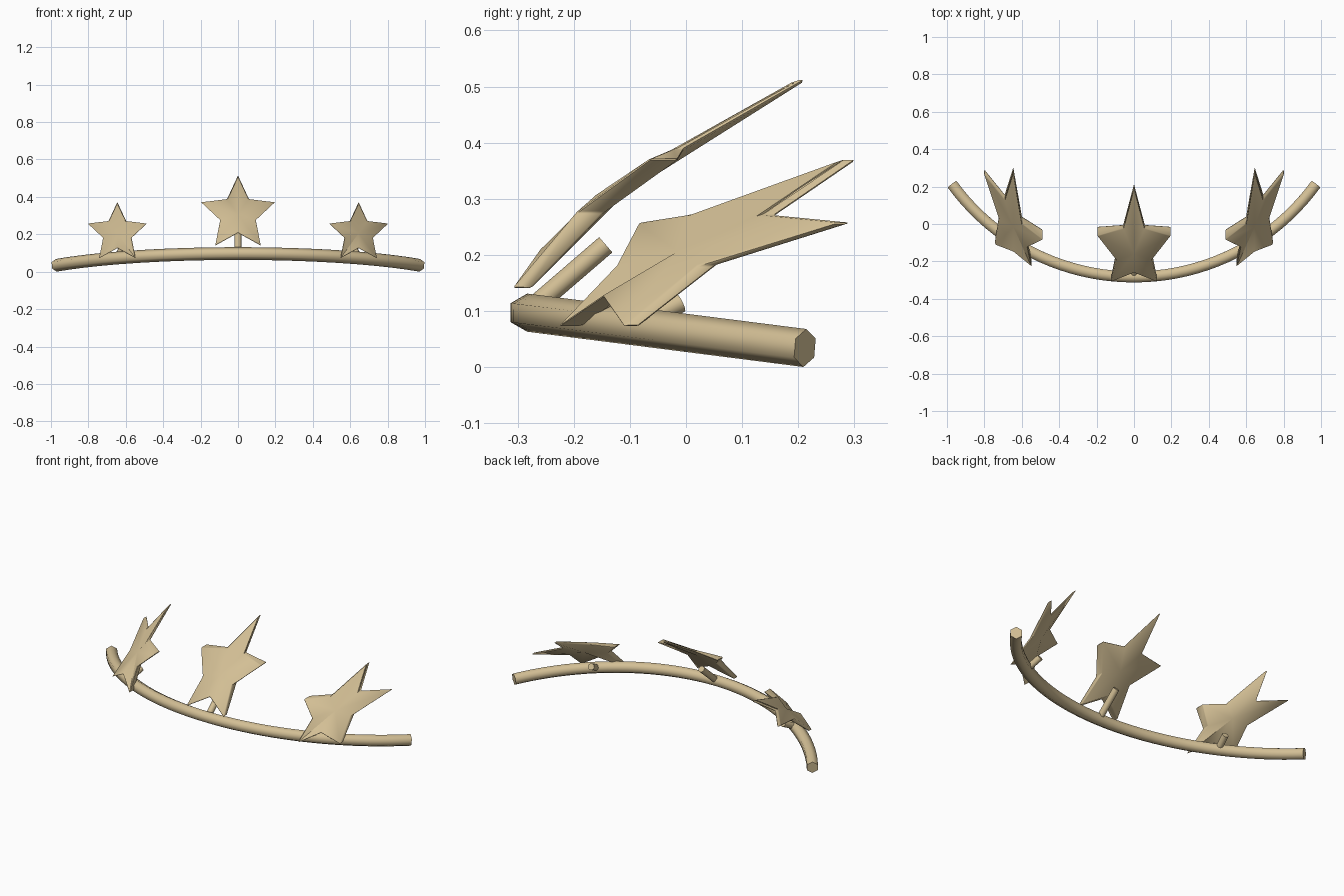
import bpy, bmesh, math
from mathutils import Vector

if "Cube" in bpy.data.objects:
    bpy.data.objects.remove(bpy.data.objects["Cube"])

gold = bpy.data.materials.new("pale_gold")
gold.diffuse_color = (0.65, 0.52, 0.30, 1)
gold.use_nodes = True
gold.node_tree.nodes["Principled BSDF"].inputs["Base Color"].default_value = gold.diffuse_color


def finish(bm, name, angle):
    bmesh.ops.recalc_face_normals(bm, faces=bm.faces)
    mesh = bpy.data.meshes.new(name)
    bm.to_mesh(mesh)
    bm.free()
    ob = bpy.data.objects.new(name, mesh)
    bpy.context.collection.objects.link(ob)
    mesh.materials.append(gold)
    bpy.ops.object.select_all(action='DESELECT')
    bpy.context.view_layer.objects.active = ob
    ob.select_set(True)
    bpy.ops.object.shade_smooth_by_angle(angle=math.radians(angle))
    return ob


def tube(name, path, radius, sides, angle):
    # Sweep an upright polygon section along a path, with flat caps
    bm = bmesh.new()
    rings = []
    for i, p in enumerate(path):
        t = (path[min(i + 1, len(path) - 1)] - path[max(i - 1, 0)]).normalized()
        side = t.cross(Vector((0, 0, 1))).normalized()
        up = side.cross(t)
        rings.append([bm.verts.new(p + radius * (side * math.sin(a) + up * math.cos(a)))
                      for a in (math.tau * k / sides for k in range(sides))])
    for a, b in zip(rings, rings[1:]):
        for k in range(sides):
            j = (k + 1) % sides
            bm.faces.new((a[k], a[j], b[j], b[k]))
    bm.faces.new(rings[0])
    bm.faces.new(rings[-1])
    return finish(bm, name, angle)


def star(name, cx, cz, outer, inner, front, back, mid, mirror=1):
    # Regular star outline seen from the front, with a depth at each corner
    bm = bmesh.new()
    loops = []
    for depths, m in ((front, mid[0]), (back, mid[1])):
        loop = []
        for k, y in enumerate(depths):
            r, a = (inner if k % 2 else outer), math.radians(36 * k)
            loop.append(bm.verts.new((mirror * (cx + r * math.sin(a)), y, cz + r * math.cos(a))))
        c = bm.verts.new((mirror * cx, m, cz))
        for k in range(10):
            bm.faces.new((loop[k], loop[(k + 1) % 10], c))
        loops.append(loop)
    rim = []
    for k in range(10):
        j = (k + 1) % 10
        f = bm.faces.new((loops[0][k], loops[0][j], loops[1][j], loops[1][k]))
        rim.append(f)
    edges = {e for f in rim for e in f.edges}
    bmesh.ops.bevel(bm, geom=list(edges), offset=0.003, segments=1,
                    affect='EDGES', clamp_overlap=True)
    return finish(bm, name, 50)


# Curved hexagonal band, sloping down toward both ends
R, CY, N = 1.202, 0.919, 40
END = math.asin(0.972 / R)
path = []
for i in range(N + 1):
    a = END * (2 * i / N - 1)
    y = CY - R * math.cos(a)
    path.append(Vector((R * math.sin(a), y, 0.097 - 0.063 * (y + 0.283) / 0.495)))
tube("band", path, 0.034, 6, 65)

# Large middle star and its post
star("middle_star", 0, 0.307, 0.207, 0.100,
     (.200, -.025, -.065, -.195, -.310, -.262, -.310, -.195, -.065, -.025),
     (.218, -.003, -.013, -.145, -.277, -.215, -.277, -.145, -.013, -.003),
     (-.160, -.110))
tube("middle_post", [Vector((0, -.28, .10)), Vector((0, -.143, .218))], 0.018, 12, 40)

# Smaller side stars and their posts
for s, label in ((1, "right"), (-1, "left")):
    star(label + "_star", 0.645, 0.206, 0.166, 0.080,
         (.280, .130, .265, .020, -.112, -.150, -.230, -.125, -.085, .000),
         (.308, .160, .297, .055, -.085, -.115, -.190, -.085, -.030, .040),
         (-.015, .025), s)
    tube(label + "_post", [Vector((s * .645, -.09, .075)), Vector((s * .625, -.01, .115))],
         0.018, 12, 40)
